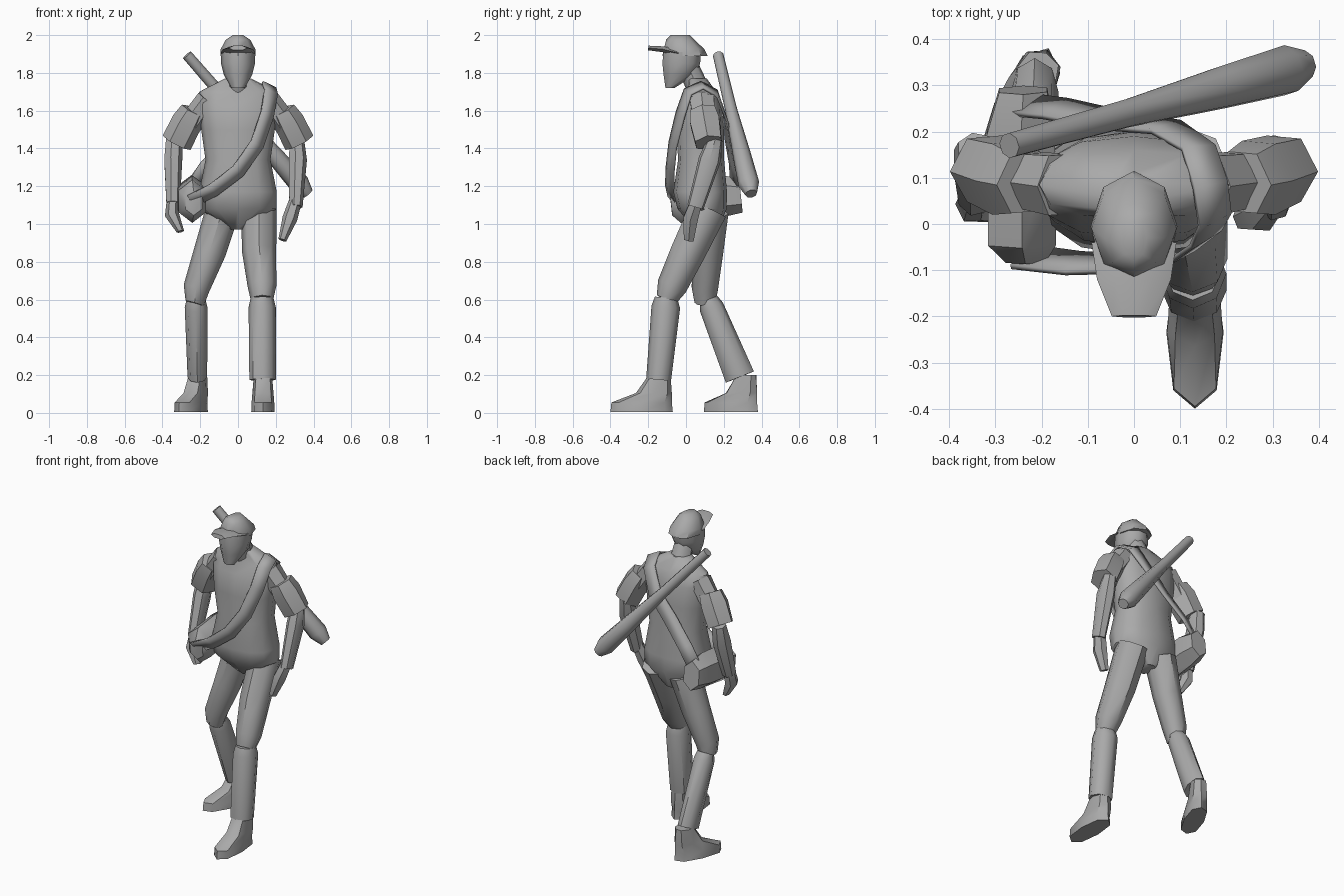
import bpy, bmesh, math
from mathutils import Vector

cube = bpy.data.objects.get("Cube")
if cube:
    bpy.data.objects.remove(cube, do_unlink=True)

grey = bpy.data.materials.new("plain grey")
grey.use_nodes = True
COLOUR = (0.4, 0.4, 0.4, 1)
grey.diffuse_color = COLOUR
grey.node_tree.nodes["Principled BSDF"].inputs["Base Color"].default_value = COLOUR


def finish(name, bm, angle=45):
    bmesh.ops.recalc_face_normals(bm, faces=bm.faces)
    mesh = bpy.data.meshes.new(name)
    bm.to_mesh(mesh)
    bm.free()
    mesh.materials.append(grey)
    obj = bpy.data.objects.new(name, mesh)
    bpy.context.collection.objects.link(obj)
    bpy.ops.object.select_all(action='DESELECT')
    obj.select_set(True)
    bpy.context.view_layer.objects.active = obj
    bpy.ops.object.shade_smooth_by_angle(angle=math.radians(angle))
    return obj


def loft(name, rings, n=8, ref=(1, 0, 0), flat=False, power=1.0, phase=0.0):
    """Skin rings (x, y, z, half width, half depth); flat keeps rings level."""
    d = Vector((0, 0, 1)) if flat else (
        Vector(rings[-1][:3]) - Vector(rings[0][:3])).normalized()
    u = Vector(ref)
    u = (u - d * u.dot(d)).normalized()
    v = d.cross(u)
    bm = bmesh.new()
    loops = []
    for x, y, z, ru, rv in rings:
        loop = []
        for i in range(n):
            a = math.tau * (i + phase) / n
            c = math.copysign(abs(math.cos(a)) ** power, math.cos(a))
            s = math.copysign(abs(math.sin(a)) ** power, math.sin(a))
            loop.append(bm.verts.new(Vector((x, y, z)) + u * ru * c + v * rv * s))
        loops.append(loop)
    for a, b in zip(loops, loops[1:]):
        for i in range(n):
            j = (i + 1) % n
            bm.faces.new((a[i], a[j], b[j], b[i]))
    bm.faces.new(loops[0])
    bm.faces.new(loops[-1])
    return finish(name, bm)


# Torso and hips
loft("torso", [
    (0, .11, .97, .04, .06), (0, .085, 1.08, .205, .13), (0, .075, 1.17, .205, .142),
    (0, .08, 1.34, .172, .122), (0, .075, 1.5, .195, .125), (0, .08, 1.63, .21, .11),
    (0, .085, 1.70, .205, .075), (0, .06, 1.77, .07, .05)],
    n=12, flat=True, power=.85)

# Head, neck and cap
loft("neck", [(0, .07, 1.7, .065, .06), (0, .01, 1.84, .055, .055)])
loft("head", [
    (0, -.085, 1.72, .035, .025), (0, -.035, 1.79, .075, .088),
    (0, -.025, 1.85, .09, .105), (0, -.02, 1.91, .09, .105)],
    n=10, flat=True)
loft("cap_crown", [
    (0, -.005, 1.89, .094, .12), (0, -.01, 1.925, .092, .108),
    (0, -.03, 1.975, .065, .075), (0, -.03, 2.0, .028, .05)], flat=True)
loft("cap_visor", [
    (0, -.04, 1.905, .092, .022), (0, -.12, 1.925, .08, .018),
    (0, -.2, 1.932, .048, .014)], n=6)

# Arms: shoulder, sleeve, forearm and hand
arms = {
    "left": (1, [(.31, .155, 1.45, .04, .04), (.315, .125, 1.34, .05, .06),
                 (.305, .05, 1.09, .037, .045)],
             [(.303, .055, 1.12, .034, .036), (.275, .025, 1.03, .04, .045),
              (.235, .015, .915, .022, .03)]),
    "right": (-1, [(-.34, .16, 1.45, .045, .04), (-.345, .135, 1.34, .05, .06),
                   (-.345, .06, 1.11, .038, .045)],
              [(-.345, .062, 1.13, .034, .036), (-.35, .045, 1.05, .038, .045),
               (-.305, .03, .96, .02, .03)]),
}
for side, (s, forearm, hand) in arms.items():
    loft(side + "_shoulder", [(s * .16, .085, 1.66, .06, .075),
                              (s * .26, .10, 1.52, .065, .065)], n=6)
    loft(side + "_sleeve", [(s * .235, .09, 1.60, .07, .075),
                            (s * .27, .10, 1.54, .082, .09),
                            (s * .325, .12, 1.43, .083, .08)], n=6)
    loft(side + "_forearm", forearm, n=7)
    loft(side + "_hand", hand, n=6)

# Legs: thigh and shin
legs = {
    "left": ([(.11, .12, 1.08, .095, .1), (.112, .01, .85, .09, .092),
              (.127, -.075, .67, .076, .08), (.127, -.105, .6, .06, .055)],
             [(.127, -.105, .61, .06, .06), (.128, -.107, .56, .072, .076),
              (.13, -.145, .175, .07, .066)]),
    "right": ([(-.085, .13, 1.06, .09, .095), (-.15, .115, .85, .085, .082),
               (-.22, .1, .66, .07, .07), (-.23, .1, .58, .05, .055)],
              [(-.222, .12, .6, .05, .05), (-.222, .135, .56, .06, .065),
               (-.215, .285, .19, .052, .08)]),
}
for side, (thigh, shin) in legs.items():
    loft(side + "_thigh", thigh)
    loft(side + "_shin", shin)


# Boots: level rings stepping back from the sole to the ankle
def boot(name, x, y, yaw, size):
    toe = Vector((math.sin(yaw), -math.cos(yaw), 0))
    rings = []
    for z, shift, width, length in ((0.005, .095, .062, .165), (.055, .095, .06, .16),
                                    (.105, .03, .056, .095), (.2, 0, .048, .058)):
        c = Vector((x, y, z)) + toe * shift * size
        rings.append((*c, width * size, length * size))
    loft(name, rings, ref=(math.cos(yaw), math.sin(yaw), 0), flat=True, power=.8)


boot("left_boot", .132, -.14, 0, 1)
boot("right_boot", -.212, .32, -.42, .95)

# Shoulder bag
loft("bag", [
    (-.235, -.08, 1.11, .05, .065), (-.242, -.04, 1.12, .085, .115),
    (-.245, .2, 1.15, .085, .11), (-.24, .29, 1.15, .06, .09)], n=6, phase=.5)

# Bag strap: a ribbon across the chest, over the shoulder and down the back
path = [Vector(p) for p in (
    (-.25, -.07, 1.12), (-.13, -.085, 1.18), (0, -.085, 1.28), (.1, -.07, 1.42),
    (.155, -.03, 1.58), (.175, .01, 1.7), (.165, .085, 1.735), (.14, .165, 1.69),
    (.07, .21, 1.56), (-.05, .225, 1.43), (-.17, .25, 1.30), (-.26, .26, 1.17))]
bm = bmesh.new()
edges = []
for i, p in enumerate(path):
    along = path[min(i + 1, len(path) - 1)] - path[max(i - 1, 0)]
    out = p - Vector((0, .09, 1.4))
    across = along.cross(out).normalized() * .04
    edges.append((bm.verts.new(p - across), bm.verts.new(p + across)))
for (a, b), (c, d) in zip(edges, edges[1:]):
    bm.faces.new((a, b, d, c))
strap = finish("bag_strap", bm)
solid = strap.modifiers.new("thickness", 'SOLIDIFY')
solid.thickness = .012
solid.offset = 0

# Bat slung across the back
top, tip = Vector((-.27, .17, 1.895)), Vector((.37, .345, 1.16))
loft("bat", [(*top.lerp(tip, t), r, r) for t, r in (
    (0, .028), (.4, .032), (.72, .048), (.93, .056), (1, .032))])
